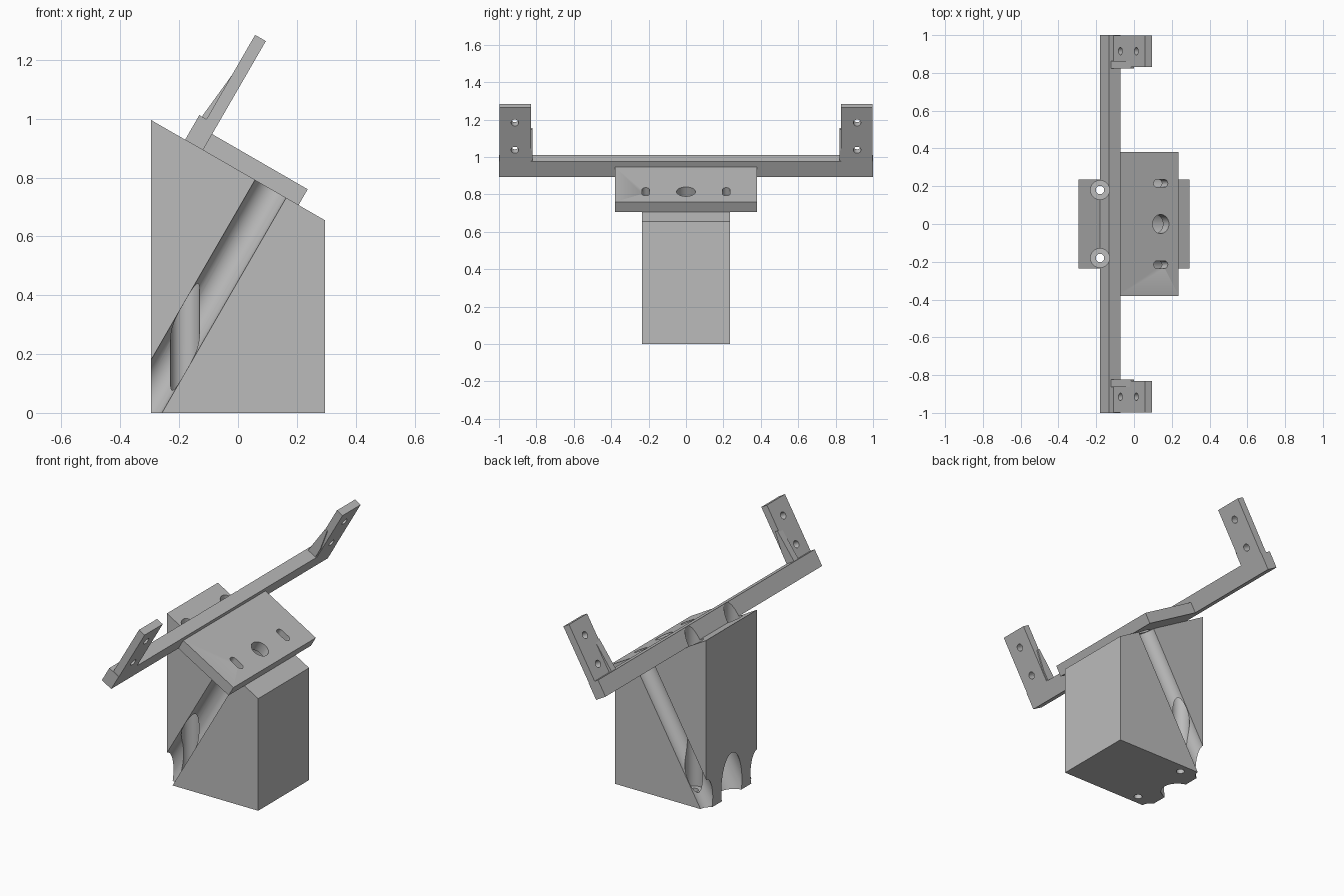
import bpy, bmesh, math
from mathutils import Matrix, Vector

cube = bpy.data.objects.get("Cube")
if cube:
    bpy.data.objects.remove(cube, do_unlink=True)

grey = bpy.data.materials.new("plain grey")
grey.use_nodes = True
COLOUR = (0.5, 0.5, 0.5, 1)
grey.diffuse_color = COLOUR
grey.node_tree.nodes["Principled BSDF"].inputs["Base Color"].default_value = COLOUR

# Tilted frame of the sloping top: x runs down the slope, z points out of it
TILT = Matrix.Translation((-0.18, 0, 0.928)) @ Matrix.Rotation(math.radians(30), 4, "Y")
LEVEL = Matrix.Identity(4)


def prism(name, profile, y0, y1, frame=LEVEL):
    """Extrude an x-z profile from y0 to y1."""
    bm = bmesh.new()
    face = bm.faces.new([bm.verts.new((x, y0, z)) for x, z in profile])
    new = bmesh.ops.extrude_face_region(bm, geom=[face])["geom"]
    bmesh.ops.translate(bm, vec=(0, y1 - y0, 0),
                        verts=[v for v in new if isinstance(v, bmesh.types.BMVert)])
    return finish(name, bm, frame)


def box(name, x0, x1, y0, y1, z0, z1, frame=LEVEL):
    return prism(name, [(x0, z0), (x1, z0), (x1, z1), (x0, z1)], y0, y1, frame)


def rod(name, radius, start, end, frame=LEVEL):
    """Cylinder between two points."""
    a, b = Vector(start), Vector(end)
    turn = (b - a).to_track_quat("Z", "Y").to_matrix().to_4x4()
    bm = bmesh.new()
    bmesh.ops.create_cone(bm, cap_ends=True, segments=48, radius1=radius, radius2=radius,
                          depth=(b - a).length,
                          matrix=Matrix.Translation((a + b) / 2) @ turn)
    return finish(name, bm, frame)


def finish(name, bm, frame):
    bmesh.ops.transform(bm, matrix=frame, verts=bm.verts)
    bmesh.ops.recalc_face_normals(bm, faces=bm.faces)
    mesh = bpy.data.meshes.new(name)
    bm.to_mesh(mesh)
    bm.free()
    mesh.materials.append(grey)
    obj = bpy.data.objects.new(name, mesh)
    bpy.context.collection.objects.link(obj)
    return obj


def cut(obj, cutters):
    """Subtract each cutter, then remove it."""
    bpy.ops.object.select_all(action="DESELECT")
    bpy.context.view_layer.objects.active = obj
    obj.select_set(True)
    for cutter in cutters:
        cutter.hide_render = True
        mod = obj.modifiers.new("cut", "BOOLEAN")
        mod.operation = "DIFFERENCE"
        mod.solver = "EXACT"
        mod.object = cutter
        bpy.ops.object.modifier_apply(modifier=mod.name)
        bpy.data.objects.remove(cutter, do_unlink=True)
    bpy.ops.object.shade_smooth_by_angle(angle=math.radians(30))


SIDES = (("left", 1), ("right", -1))
HALF = 0.235      # half depth of the block
AXIS = 0.335      # distance of the sloping bores down the slope
BOLT_X, BOLT_Y = -0.18, 0.18


def counterbores():
    return [rod("counterbore", 0.05, (BOLT_X, s * BOLT_Y, 0.07), (BOLT_X, s * BOLT_Y, 1.3))
            for _, s in SIDES]


# Wedge block with sloping bore, side grooves and vertical bolt holes
block = prism("wedge_block", [(-0.295, 0), (0.295, 0), (0.295, 0.655), (-0.295, 0.995)],
              -HALF, HALF)
cutters = [rod("centre_bore", 0.095, (AXIS, 0, -1.3), (AXIS, 0, 0.1), TILT)]
for _, s in SIDES:
    cutters.append(rod("side_groove", 0.061, (AXIS, s * HALF, -1.3),
                       (AXIS, s * HALF, 0.1), TILT))
    cutters.append(rod("bolt_hole", 0.022, (BOLT_X, s * BOLT_Y, -0.1),
                       (BOLT_X, s * BOLT_Y, 0.2)))
cut(block, cutters + counterbores())

# Mounting plate with a round hole and two slots
plate = box("mounting_plate", 0.07, 0.445, -0.38, 0.38, 0, 0.063, TILT)
cutters = [rod("round_hole", 0.05, (AXIS, 0, -0.1), (AXIS, 0, 0.2), TILT)]
for _, s in SIDES:
    y = s * 0.215
    cutters.append(box("slot", AXIS - 0.023, AXIS + 0.023, y - 0.02, y + 0.02, -0.1, 0.2, TILT))
    for d in (-0.023, 0.023):
        cutters.append(rod("slot_end", 0.02, (AXIS + d, y, -0.1), (AXIS + d, y, 0.2), TILT))
cut(plate, cutters)

# Long cross bar, notched by the bolt counterbores
bar = box("cross_bar", 0, 0.07, -1, 1, 0, 0.097, TILT)
cut(bar, counterbores())

# Upright arms with two screw holes and a thin gusset each
for side, s in SIDES:
    arm = box(side + "_arm", 0.028, 0.07, s * 0.83, s * 0.997, 0.097, 0.428, TILT)
    cut(arm, [rod("screw_hole", 0.02, (-0.1, s * 0.915, h), (0.2, s * 0.915, h), TILT)
              for h in (0.167, 0.335)])
    prism(side + "_gusset", [(0.01, 0.097), (0.065, 0.097), (0.065, 0.16),
                             (0.045, 0.28), (0.029, 0.28)],
          s * 0.822, s * 0.862, TILT)
